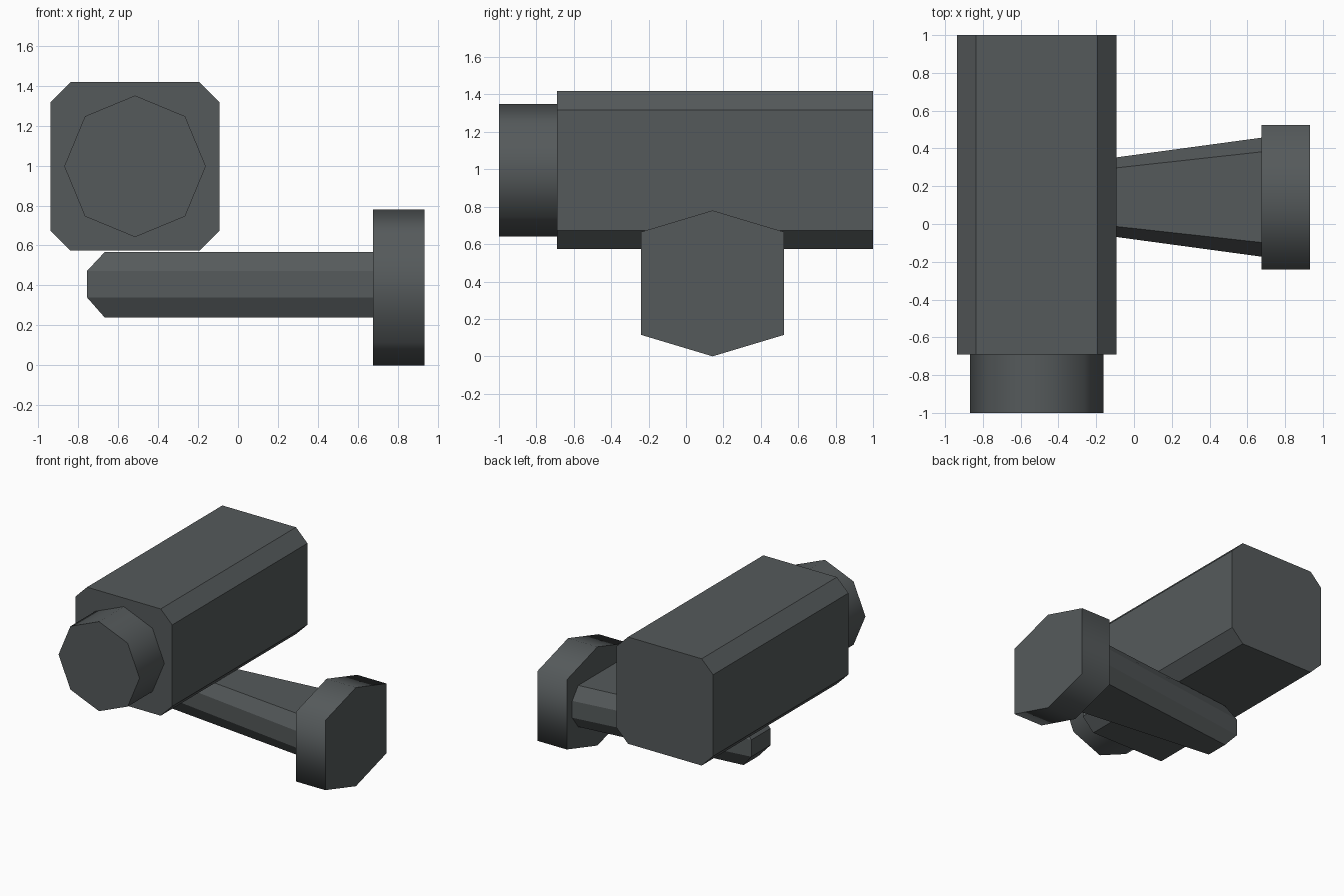
import bpy, bmesh, math

if "Cube" in bpy.data.objects:
    bpy.data.objects.remove(bpy.data.objects["Cube"])

grey = bpy.data.materials.new("dark grey")
grey.diffuse_color = (0.091, 0.102, 0.105, 1)
grey.use_nodes = True
grey.node_tree.nodes["Principled BSDF"].inputs["Base Color"].default_value = grey.diffuse_color


def loft(name, ring_a, ring_b, smooth_angle=None):
    """Solid between two matching rings of 3D points."""
    bm = bmesh.new()
    a = [bm.verts.new(p) for p in ring_a]
    b = [bm.verts.new(p) for p in ring_b]
    n = len(a)
    for i in range(n):
        j = (i + 1) % n
        bm.faces.new((a[i], a[j], b[j], b[i]))
    for ring in (a, b):
        if name == "arm":  # bent ends: slanted top, upright middle, slanted bottom
            for k in ((0, 1, 2, 7), (7, 2, 3, 6), (6, 3, 4, 5)):
                bm.faces.new([ring[i] for i in k])
        else:
            bm.faces.new(ring)
    bmesh.ops.recalc_face_normals(bm, faces=bm.faces)
    me = bpy.data.meshes.new(name)
    bm.to_mesh(me)
    bm.free()
    me.materials.append(grey)
    ob = bpy.data.objects.new(name, me)
    bpy.context.collection.objects.link(ob)
    if smooth_angle:
        bpy.ops.object.select_all(action='DESELECT')
        ob.select_set(True)
        bpy.context.view_layer.objects.active = ob
        bpy.ops.object.shade_smooth_by_angle(angle=math.radians(smooth_angle))
    return ob


CX, CZ = -0.515, 0.996  # camera axis

# Camera housing: square bar with chamfered corners
h, c = 0.422, 0.322
outline = [(-c, h), (c, h), (h, c), (h, -c), (c, -h), (-c, -h), (-h, -c), (-h, c)]
loft("camera_housing", *[[(CX + x, y, CZ + z) for x, z in outline] for y in (-0.69, 1.0)])

# Lens barrel: eight-sided, smooth round the side
oct8 = [(0.354 * math.cos(i * math.pi / 4), 0.354 * math.sin(i * math.pi / 4)) for i in range(8)]
loft("lens_barrel", *[[(CX + x, y, CZ + z) for x, z in oct8] for y in (-1.0, -0.69)], smooth_angle=80)

# Wall plate: stretched hexagon
CY = 0.142
hexa = [(0, 0.78), (0.383, 0.665), (0.383, 0.115), (0, 0), (-0.383, 0.115), (-0.383, 0.665)]
loft("wall_plate", *[[(x, CY + y, z) for y, z in hexa] for x in (0.675, 0.932)], smooth_angle=80)


# Arm: chamfered bar widening towards the plate, with a bevelled free end
def arm_ring(x_mid, x_flat, side, flat):
    return [(x_flat, CY - flat, 0.567), (x_flat, CY + flat, 0.567),
            (x_mid, CY + side, 0.473), (x_mid, CY + side, 0.34),
            (x_flat, CY + flat, 0.24), (x_flat, CY - flat, 0.24),
            (x_mid, CY - side, 0.34), (x_mid, CY - side, 0.473)]


loft("arm", arm_ring(-0.755, -0.667, 0.121, 0.092), arm_ring(0.676, 0.676, 0.315, 0.24))
